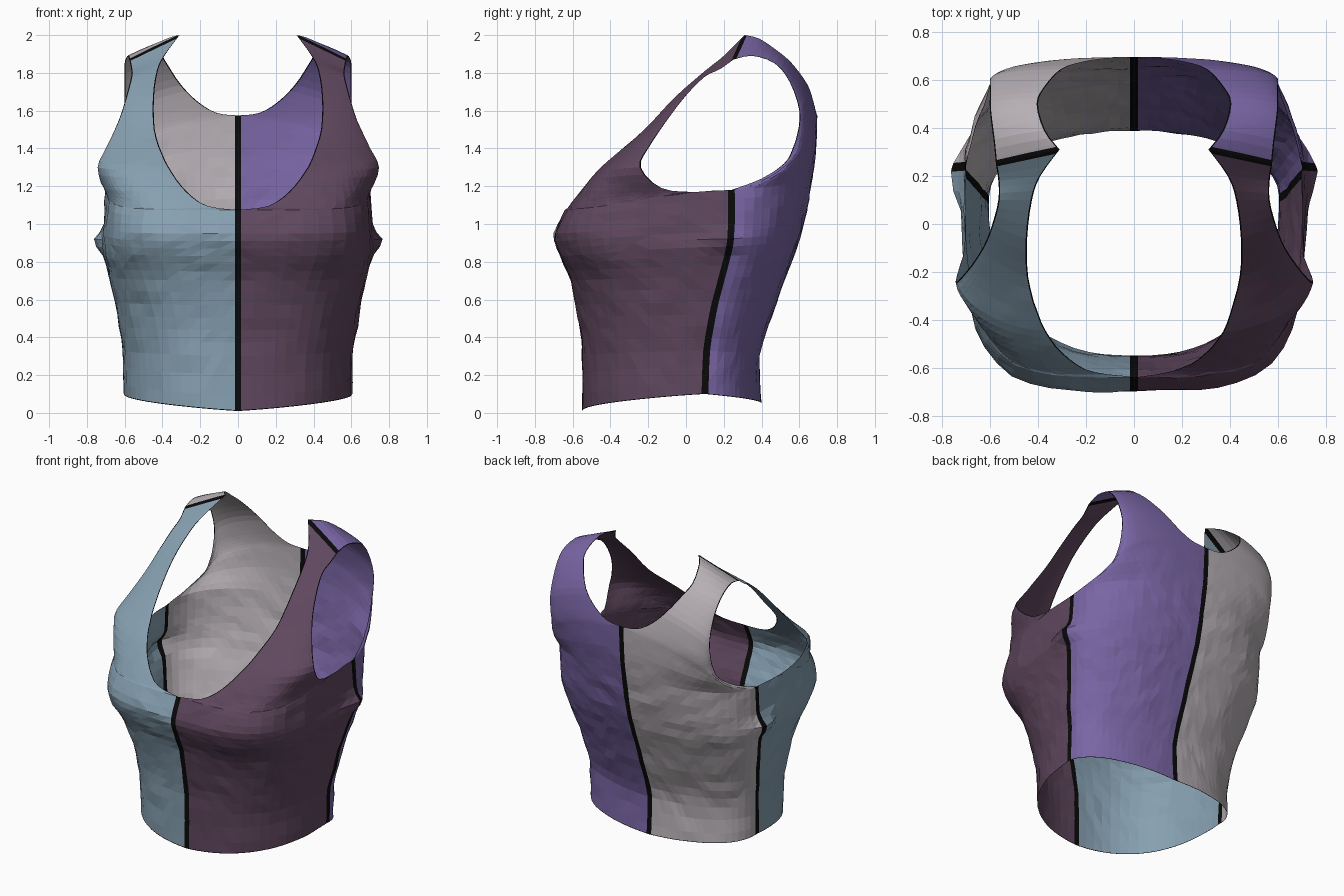
import bpy, bmesh, math
from mathutils import Vector, noise

if "Cube" in bpy.data.objects:
    bpy.data.objects.remove(bpy.data.objects["Cube"])

COLS = 17        # columns of cloth per panel

def material(name, rgb):
    m = bpy.data.materials.new(name)
    m.diffuse_color = (*rgb, 1)
    m.use_nodes = True
    m.node_tree.nodes["Principled BSDF"].inputs["Base Color"].default_value = m.diffuse_color
    return m

BLUE = material("dusty blue", (.24, .35, .44))
PLUM = material("dark plum", (.115, .063, .112))
PURPLE = material("violet", (.19, .13, .37))
GREY = material("warm grey", (.47, .43, .46))
BLACK = material("seam black", (.003, .003, .003))

# side seam, shared by the front and back panels
SIDE = [(.605, .10, .10), (.61, .11, .33), (.64, .14, .52), (.68, .19, .72),
        (.715, .23, .88), (.71, .24, 1.0), (.70, .24, 1.18)]

# front: centre line then neckline; side seam then armhole
FRONT_IN = [(0, -.55, .01), (0, -.55, .3), (0, -.57, .5), (0, -.61, .7),
            (0, -.665, .83), (0, -.695, .95), (0, -.64, 1.075),
            (.16, -.615, 1.095), (.27, -.56, 1.17), (.35, -.48, 1.27),
            (.40, -.37, 1.37), (.44, -.22, 1.50), (.445, -.06, 1.67),
            (.425, .1, 1.81), (.39, .2, 1.89), (.31, .31, 2.0)]
FRONT_OUT = SIDE + [(.70, .05, 1.17), (.71, -.13, 1.19), (.745, -.24, 1.30),
                    (.70, -.2, 1.40), (.63, -.1, 1.55), (.59, 0, 1.68),
                    (.565, .1, 1.78), (.565, .18, 1.82), (.575, .25, 1.87)]
# per row: roundness, squareness, and how late the row climbs to its outer end
FRONT_ROUND = [1] * 7 + [1, .9, .65, .45, .3, .2, .1, 0, 0]
FRONT_SQUARE = [2.4, 2.5, 2.7, 3.1, 3.7, 4.1, 4.1, 3.2, 3] + [2.8] * 7
FRONT_CLIMB = [1, 1, 1, 1.5, 2.2, 3, 4, 2.2, 1.5] + [1] * 7

# back: centre line then neckline; side seam then armhole
BACK_IN = [(0, .40, .05), (0, .39, .3), (0, .45, .5), (0, .53, .72),
           (0, .60, .92), (0, .64, 1.08), (0, .67, 1.25), (0, .69, 1.42),
           (0, .695, 1.575), (.11, .69, 1.587), (.21, .675, 1.645), (.3, .645, 1.735),
           (.37, .57, 1.84), (.4, .5, 1.905), (.37, .39, 1.98), (.31, .31, 2.0)]
BACK_OUT = SIDE + [(.66, .4, 1.24), (.615, .52, 1.32), (.603, .565, 1.40),
                   (.60, .59, 1.48), (.6, .6, 1.6), (.6, .55, 1.75),
                   (.6, .47, 1.85), (.585, .35, 1.89), (.575, .25, 1.87)]
BACK_ROUND = [1] * 9 + [.95, .9, .8, .6, .4, .2, 0]
BACK_SQUARE = [2.15] * 5 + [2.2, 2.3, 2.5] + [2.6] * 8
BACK_CLIMB = [1] * 16

def spline(pts, v, corner):
    """Catmull-Rom through pts, with a sharp corner at one index."""
    i = min(int(v), len(pts) - 2)
    lo, hi = (0, corner) if i < corner else (corner, len(pts) - 1)
    p = [Vector(pts[max(lo, min(hi, i + k))]) for k in (-1, 0, 1, 2)]
    t = v - i
    return .5 * (2 * p[1] + (p[2] - p[0]) * t
                 + (2 * p[0] - 5 * p[1] + 4 * p[2] - p[3]) * t ** 2
                 + (3 * p[1] - p[0] - 3 * p[2] + p[3]) * t ** 3)

def row_points(a, b, rnd, square, climb, e_in, e_out):
    """Curved row from a to b, with narrow end columns for seam or rim."""
    n, line = 100, []
    for k in range(n + 1):
        q = k / n
        s = max(0, math.sin(q * math.pi / 2)) ** (2 / square)
        c = max(0, math.cos(q * math.pi / 2)) ** (2 / square) if k < n else 0
        z = a.z + (b.z - a.z) * q ** climb
        arc = Vector((a.x + (b.x - a.x) * s, b.y + (a.y - b.y) * c, z))
        line.append(a.lerp(b, q).lerp(arc, rnd))
    dist = [0]
    for p, r in zip(line, line[1:]):
        dist.append(dist[-1] + (r - p).length)
    total = dist[-1]
    wanted = [0] + [e_in + (total - e_in - e_out) * k / COLS for k in range(COLS + 1)] + [total]
    out, j = [], 0
    for d in wanted:
        while j < n - 1 and dist[j + 1] < d:
            j += 1
        out.append(line[j].lerp(line[j + 1], (d - dist[j]) / max(1e-9, dist[j + 1] - dist[j])))
    return out

def crumple(p):
    """Cloth wrinkles plus the bunched fold under each arm."""
    fade = max(0, min(1, (1.6 - p.z) * 2)) * min(1, p.z * 4)
    slant = Vector((p.x * 3, p.y * 3, p.z * 11 - abs(p.x) * 4))
    wob = noise.noise(p * 11) * .008 + noise.noise(slant) * .007
    out = Vector((p.x, p.y, 0)).normalized() * wob * fade
    if abs(p.x) < .05:
        out.x = 0
    fold = .05 * math.exp(-((p.z - .91) / .05) ** 2 - ((p.y - .2) / .1) ** 2)
    out.x += math.copysign(fold, p.x) if abs(p.x) > .5 else 0
    return p + out

def panel(name, colour, inner, outer, shape, neck, side, is_front):
    last = len(inner) - 1
    vs = sorted({0, .03, last - .22, last, *[k / 3 for k in range(1, 3 * last)]})
    bm = bmesh.new()
    grid = []
    for v in vs:
        i = min(int(v), last - 1)
        rnd, square, climb = (t[i] + (t[i + 1] - t[i]) * (v - i) for t in shape)
        pts = row_points(spline(inner, v, neck), spline(outer, v, 6), rnd, square, climb,
                         .017 if v <= neck else .006, .018 if v <= 6 else .006)
        row = []
        for p in pts:
            p.x *= side
            row.append(bm.verts.new(crumple(p)))
        grid.append(row)
    flip = (side > 0) != is_front
    for r in range(len(grid) - 1):
        for c in range(COLS + 2):
            q = [grid[r][c], grid[r][c + 1], grid[r + 1][c + 1], grid[r + 1][c]]
            f = bm.faces.new(q[::-1] if flip else q)
            # seams and rims are the narrow outer strips
            edge = c in (0, COLS + 1) or r in (0, len(grid) - 2)
            f.material_index = 1 if edge else 0
    bmesh.ops.triangulate(bm, faces=bm.faces[:])
    me = bpy.data.meshes.new(name)
    bm.to_mesh(me)
    bm.free()
    me.materials.append(colour)
    me.materials.append(BLACK)
    ob = bpy.data.objects.new(name, me)
    bpy.context.collection.objects.link(ob)

# four cloth panels of the sleeveless top
FRONT = (FRONT_ROUND, FRONT_SQUARE, FRONT_CLIMB)
BACK = (BACK_ROUND, BACK_SQUARE, BACK_CLIMB)
for side, word, front_col, back_col in ((1, "right", PLUM, PURPLE), (-1, "left", BLUE, GREY)):
    panel("front_panel_" + word, front_col, FRONT_IN, FRONT_OUT, FRONT, 6, side, True)
    panel("back_panel_" + word, back_col, BACK_IN, BACK_OUT, BACK, 8, side, False)
